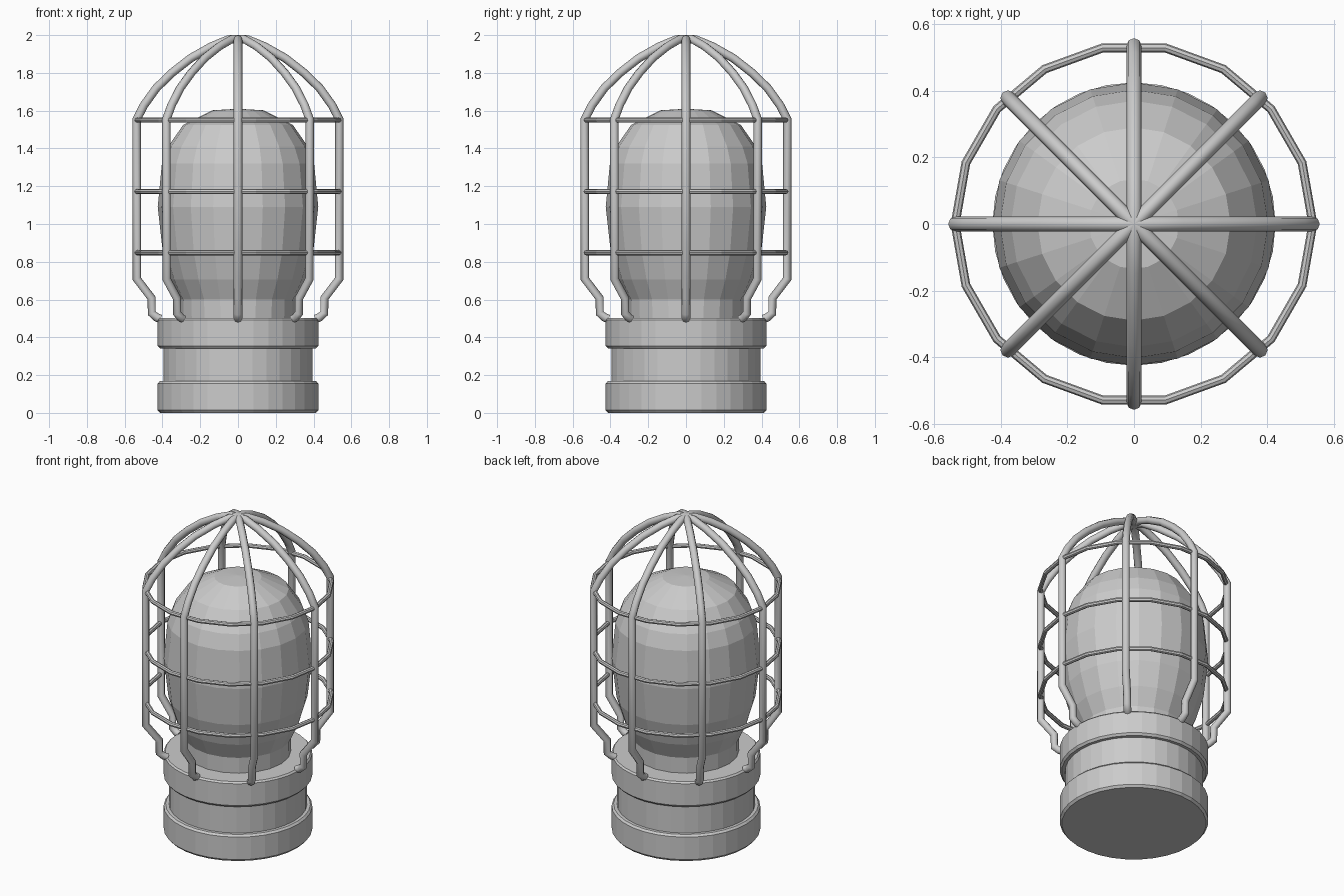
import bpy, bmesh
from math import cos, sin, pi

if "Cube" in bpy.data.objects:
    bpy.data.objects.remove(bpy.data.objects["Cube"])


def add_object(name, bm):
    mesh = bpy.data.meshes.new(name)
    bmesh.ops.remove_doubles(bm, verts=bm.verts, dist=1e-5)
    bmesh.ops.recalc_face_normals(bm, faces=bm.faces)
    bm.to_mesh(mesh)
    bm.free()
    obj = bpy.data.objects.new(name, mesh)
    bpy.context.collection.objects.link(obj)
    return obj


def lathe(name, profile, sides):
    """Spin an (r, z) profile around the z axis."""
    bm = bmesh.new()
    verts = [bm.verts.new((r, 0, z)) for r, z in profile]
    edges = [bm.edges.new(p) for p in zip(verts, verts[1:])]
    bmesh.ops.spin(bm, geom=verts + edges, cent=(0, 0, 0), axis=(0, 0, 1),
                   angle=2 * pi, steps=sides, use_merge=True)
    return add_object(name, bm)


def smooth(obj, angle):
    bpy.ops.object.select_all(action='DESELECT')
    obj.select_set(True)
    bpy.context.view_layer.objects.active = obj
    bpy.ops.object.shade_smooth_by_angle(angle=angle)


# Base: two bevelled collars with a narrower neck between
lathe("lamp_base", [
    (0, 0), (0.413, 0), (0.425, 0.014), (0.425, 0.156), (0.414, 0.168),
    (0.395, 0.168), (0.395, 0.342), (0.414, 0.342), (0.425, 0.355),
    (0.425, 0.492), (0.416, 0.502), (0, 0.502)], 32)

# Glass globe, flat facets
lathe("glass_globe", [
    (0.302, 0.49), (0.305, 0.60), (0.355, 0.705), (0.398, 0.85),
    (0.425, 1.09), (0.403, 1.32), (0.37, 1.41), (0.29, 1.525),
    (0.135, 1.602), (0, 1.61)], 20)

# Eight cage bars, bent at the foot and arched to the crown
bar_path = [
    (0.41, 0.497), (0.43, 0.505), (0.457, 0.528), (0.457, 0.607),
    (0.536, 0.71), (0.536, 1.555), (0.497, 1.63), (0.432, 1.72),
    (0.35, 1.80), (0.25, 1.878), (0.14, 1.94), (0.05, 1.977), (0, 1.979)]
curve = bpy.data.curves.new("cage_bars", 'CURVE')
curve.dimensions = '3D'
curve.bevel_depth = 0.0225
curve.bevel_resolution = 2
curve.use_fill_caps = True
for i in range(8):
    a = i * pi / 4
    spline = curve.splines.new('POLY')
    spline.points.add(len(bar_path) - 1)
    for point, (r, z) in zip(spline.points, bar_path):
        point.co = (r * cos(a), r * sin(a), z, 1)
bars = bpy.data.objects.new("cage_bars", curve)
bpy.context.collection.objects.link(bars)
bpy.context.view_layer.objects.active = bars
bars.select_set(True)
bpy.ops.object.convert(target='MESH')
smooth(bpy.context.view_layer.objects.active, pi / 3.5)

# Three faceted cage hoops
for name, z in (("lower", 0.848), ("middle", 1.172), ("upper", 1.55)):
    bpy.ops.mesh.primitive_torus_add(major_segments=18, minor_segments=8,
                                     major_radius=0.537, minor_radius=0.0135,
                                     location=(0, 0, z))
    bpy.context.object.name = name + "_cage_hoop"
